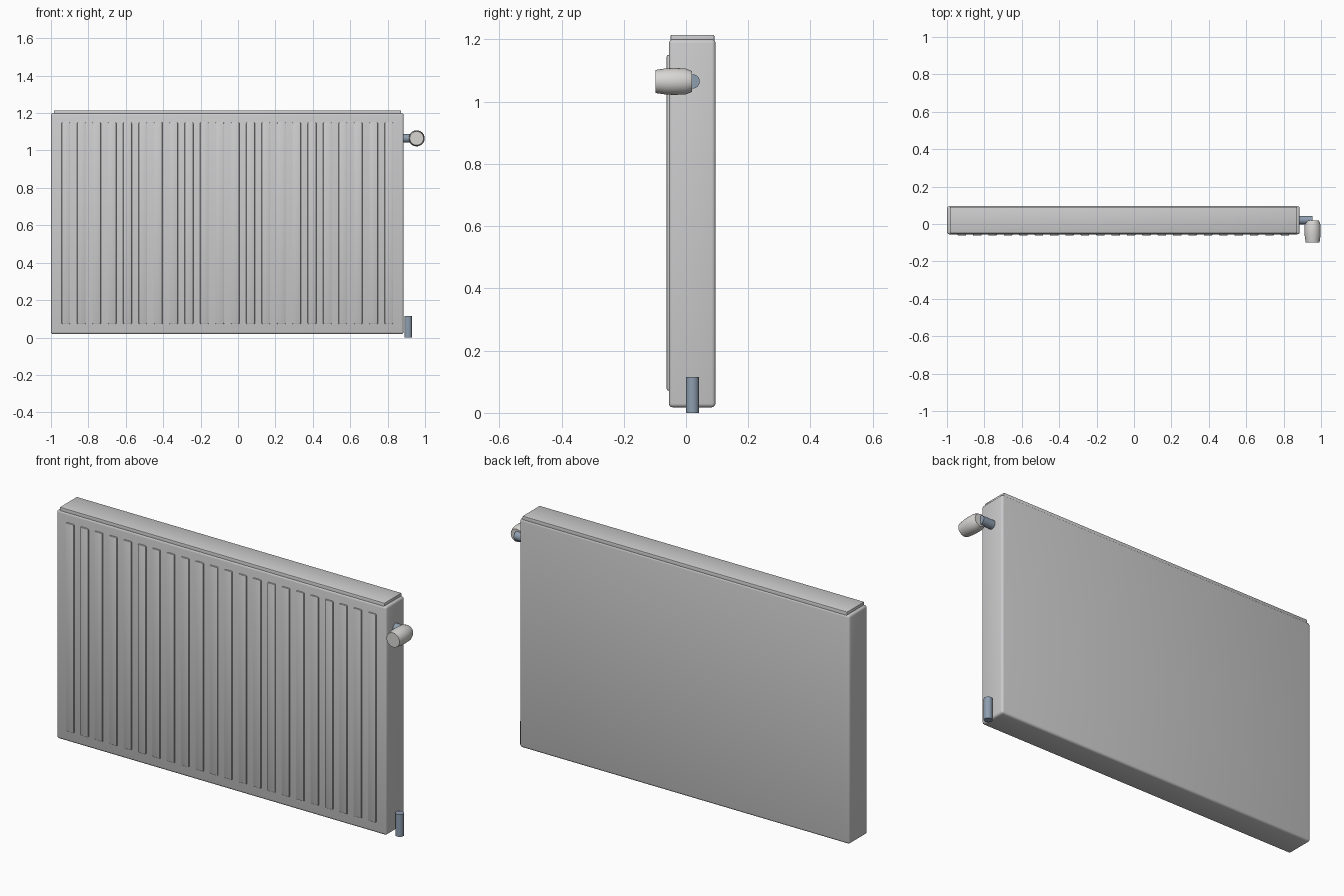
import bpy, bmesh, math
from mathutils import Matrix, Vector

cube = bpy.data.objects.get("Cube")
if cube:
    bpy.data.objects.remove(cube, do_unlink=True)


def material(name, color):
    m = bpy.data.materials.new(name)
    m.use_nodes = True
    m.diffuse_color = (*color, 1)
    m.node_tree.nodes["Principled BSDF"].inputs["Base Color"].default_value = (*color, 1)
    return m


enamel = material("light grey enamel", (0.60, 0.60, 0.61))
plastic = material("off white plastic", (0.68, 0.67, 0.65))
steel = material("blue grey steel", (0.27, 0.34, 0.43))


def finish(name, bm, mat):
    bmesh.ops.recalc_face_normals(bm, faces=bm.faces)
    mesh = bpy.data.meshes.new(name)
    bm.to_mesh(mesh)
    bm.free()
    mesh.materials.append(mat)
    obj = bpy.data.objects.new(name, mesh)
    bpy.context.collection.objects.link(obj)
    bpy.ops.object.select_all(action="DESELECT")
    obj.select_set(True)
    bpy.context.view_layer.objects.active = obj
    bpy.ops.object.shade_smooth_by_angle(angle=math.radians(35))
    return obj


def box(name, low, high, mat, radius, segments=3):
    low, high = Vector(low), Vector(high)
    bm = bmesh.new()
    bmesh.ops.create_cube(bm, size=1)
    bmesh.ops.scale(bm, vec=high - low, verts=bm.verts)
    bmesh.ops.translate(bm, vec=(low + high) / 2, verts=bm.verts)
    bmesh.ops.bevel(bm, geom=bm.edges[:], offset=radius, segments=segments,
                    profile=0.5, affect="EDGES")
    return finish(name, bm, mat)


def turned(name, profile, origin, rotation, mat, sides=32):
    # Spin a (radius, height) profile round z, then place it
    bm = bmesh.new()
    verts = [bm.verts.new((r, 0, h)) for r, h in profile]
    edges = [bm.edges.new(pair) for pair in zip(verts, verts[1:])]
    bmesh.ops.spin(bm, geom=verts + edges, axis=(0, 0, 1), cent=(0, 0, 0),
                   angle=math.tau, steps=sides)
    bmesh.ops.remove_doubles(bm, verts=bm.verts, dist=0.0001)
    bm.transform(Matrix.Translation(origin) @ rotation)
    return finish(name, bm, mat)


def rod(name, radius, length, origin, rotation, mat):
    return turned(name, [(0, 0), (radius, 0), (radius, length), (0, length)],
                  origin, rotation, mat)


# Radiator casing and its slightly inset top cover
box("radiator_body", (-1, -0.055, 0.018), (0.886, 0.095, 1.2), enamel, 0.012)
box("top_cover", (-0.985, -0.05, 1.185), (0.872, 0.091, 1.215), enamel, 0.004, 2)

# Raised vertical ribs on the front
RIBS = 22
for i in range(RIBS):
    x = -0.92 + i * 1.727 / (RIBS - 1)
    box(f"front_rib_{i + 1}", (x - 0.023, -0.062, 0.072), (x + 0.023, -0.05, 1.15),
        enamel, 0.005, 2)

# Valve stem out of the left side, with the thermostat head facing forward
along_x = Matrix.Rotation(math.pi / 2, 4, "Y")
along_front = Matrix.Rotation(math.pi / 2, 4, "X")
rod("valve_stem", 0.023, 0.075, (0.88, 0.021, 1.065), along_x, steel)
head = [(0, 0), (0.033, 0), (0.042, 0.022), (0.043, 0.06), (0.042, 0.085),
        (0.037, 0.118), (0, 0.118)]
turned("thermostat_head", head, (0.955, 0.02, 1.065), along_front, plastic)

# Lower supply pipe
rod("supply_pipe", 0.021, 0.115, (0.91, 0.021, 0), Matrix.Identity(4), steel)
